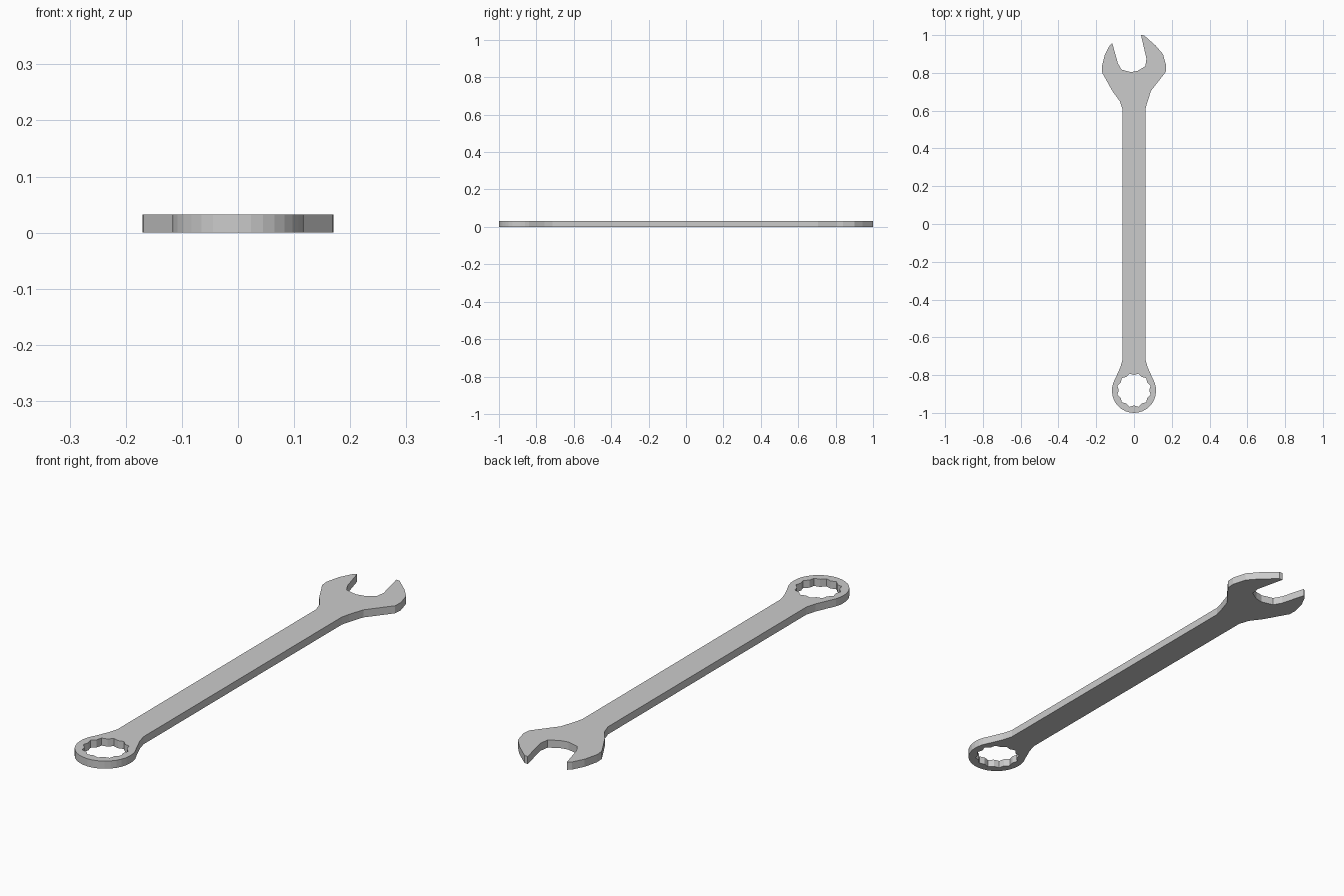
import bpy
from math import sin, cos, radians

if "Cube" in bpy.data.objects:
    bpy.data.objects.remove(bpy.data.objects["Cube"])

THICK = 0.032
CY = -0.88  # centre of the ring end


def polar(r, deg):
    return (r * cos(radians(deg)), CY + r * sin(radians(deg)))


# open jaw, clockwise from left shaft shoulder, over both tips, to right shoulder
jaw = [(-0.06, 0.605), (-0.075, 0.65), (-0.112, 0.7), (-0.168, 0.80), (-0.17, 0.835),
       (-0.155, 0.895), (-0.13, 0.943), (-0.115, 0.957), (-0.085, 0.85), (-0.066, 0.817),
       (-0.015, 0.804), (0.02, 0.811), (0.06, 0.835), (0.066, 0.875), (0.037, 1.0),
       (0.053, 0.999), (0.114, 0.945), (0.153, 0.9), (0.17, 0.84), (0.168, 0.805),
       (0.09, 0.705), (0.069, 0.64), (0.06, 0.605)]

# shaft shoulders and rounded ring end
neck = [(0.06, -0.715), (0.072, -0.757), (0.093, -0.805)]
ring = [polar(0.1165 + 0.0035 * max(0, -sin(radians(a))), a) for a in range(20, -201, -11)]
outline = jaw + neck + ring + [(-x, y) for x, y in reversed(neck)]

# twelve-point socket hole
hole = [polar(0.091 if i % 2 else 0.081, 15 * i) for i in range(24)]

# fill the profile and give it thickness
curve = bpy.data.curves.new("wrench", 'CURVE')
curve.dimensions = '2D'
curve.fill_mode = 'BOTH'
curve.extrude = THICK / 2
for pts in (outline, hole):
    s = curve.splines.new('POLY')
    s.points.add(len(pts) - 1)
    for p, (x, y) in zip(s.points, pts):
        p.co = (x, y, 0, 1)
    s.use_cyclic_u = True

wrench = bpy.data.objects.new("wrench", curve)
bpy.context.collection.objects.link(wrench)
wrench.location.z = THICK / 2
bpy.context.view_layer.objects.active = wrench
wrench.select_set(True)
bpy.ops.object.convert(target='MESH')
for f in wrench.data.polygons:
    f.use_smooth = False
